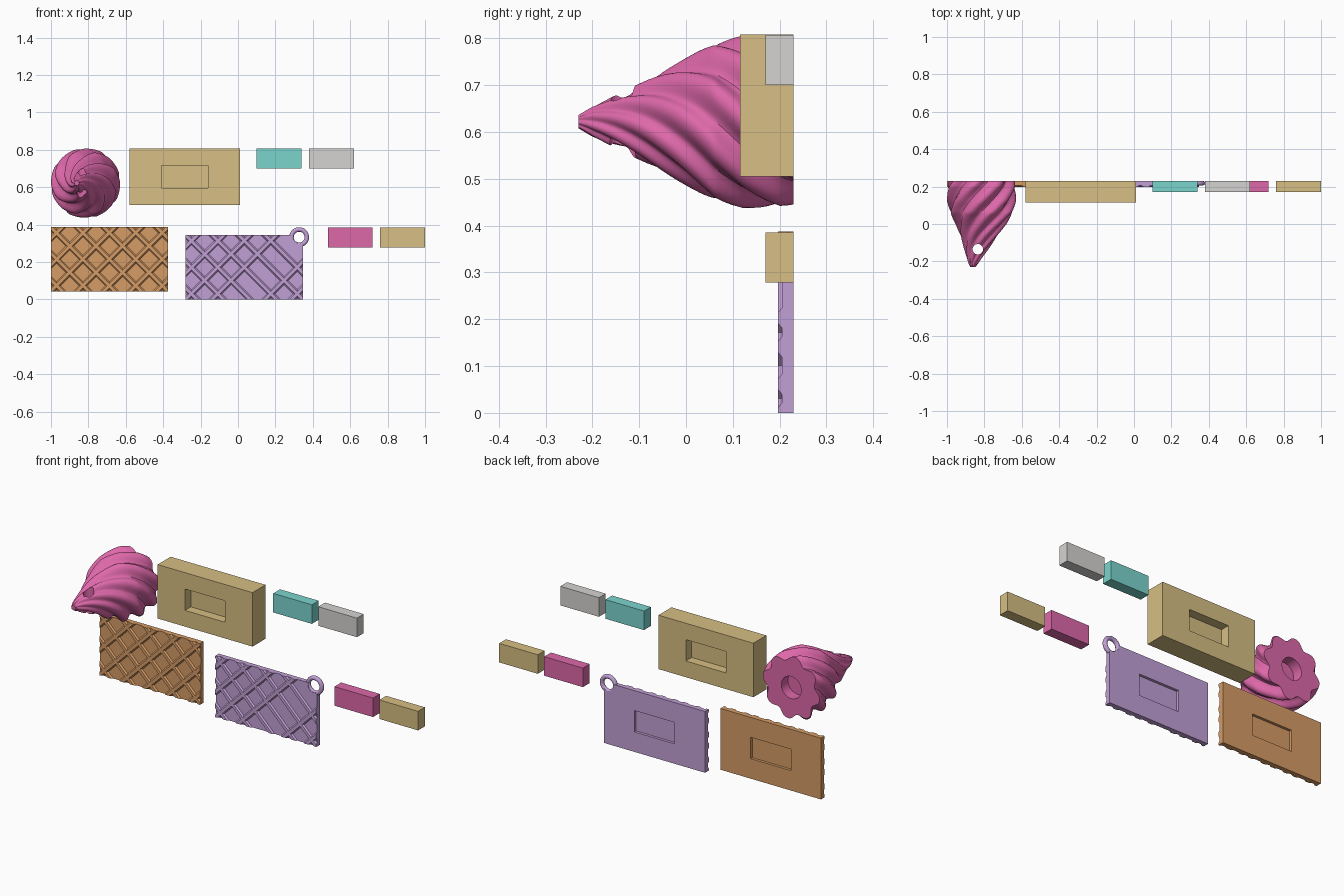
import bpy, bmesh
from math import pi, sin, cos, radians
from mathutils import Matrix, Vector

cube = bpy.data.objects.get("Cube")
if cube:
    bpy.data.objects.remove(cube, do_unlink=True)

BACK = 0.23            # common back plane of every part
POCKET = (0.25, 0.12)  # mounting pocket width and height


def material(name, *rgb):
    linear = [((c / 255 + 0.055) / 1.055) ** 2.4 for c in rgb] + [1]
    m = bpy.data.materials.new(name)
    m.use_nodes = True
    m.diffuse_color = linear
    m.node_tree.nodes["Principled BSDF"].inputs["Base Color"].default_value = linear
    return m


pink = material("pink", 222, 104, 170)
gold = material("gold", 215, 191, 131)
teal = material("teal", 123, 213, 206)
grey = material("light grey", 213, 212, 210)
purple = material("purple", 194, 160, 214)
brown = material("caramel", 214, 156, 102)


def finish(name, bm, mat):
    bmesh.ops.recalc_face_normals(bm, faces=bm.faces)
    mesh = bpy.data.meshes.new(name)
    bm.to_mesh(mesh)
    bm.free()
    ob = bpy.data.objects.new(name, mesh)
    bpy.context.collection.objects.link(ob)
    if mat:
        mesh.materials.append(mat)
    return ob


def activate(ob):
    bpy.ops.object.select_all(action='DESELECT')
    ob.select_set(True)
    bpy.context.view_layer.objects.active = ob


def box(name, mat, x0, x1, y0, y1, z0, z1):
    bm = bmesh.new()
    centre = Vector((x0 + x1, y0 + y1, z0 + z1)) / 2
    size = (x1 - x0, y1 - y0, z1 - z0, 1)
    bmesh.ops.create_cube(bm, size=1, matrix=Matrix.Translation(centre) @ Matrix.Diagonal(size))
    return finish(name, bm, mat)


def cylinder(name, centre, radius, depth, axis):
    bm = bmesh.new()
    turn = Matrix.Rotation(pi / 2, 4, 'X') if axis == 'Y' else Matrix.Identity(4)
    bmesh.ops.create_cone(bm, cap_ends=True, segments=32, radius1=radius, radius2=radius,
                          depth=depth, matrix=Matrix.Translation(centre) @ turn)
    return finish(name, bm, None)


def cut(ob, cutter):
    mod = ob.modifiers.new("cut", 'BOOLEAN')
    mod.operation = 'DIFFERENCE'
    mod.solver = 'EXACT'
    mod.object = cutter
    activate(ob)
    bpy.ops.object.modifier_apply(modifier=mod.name)
    bpy.data.objects.remove(cutter, do_unlink=True)


def cut_pocket(ob, cx, cz, y0, y1):
    w, h = POCKET
    cut(ob, box("pocket_cutter", None, cx - w / 2, cx + w / 2, y0, y1, cz - h / 2, cz + h / 2))


def smooth(ob, angle=35):
    activate(ob)
    bpy.ops.object.shade_smooth_by_angle(angle=radians(angle))


def lattice(name, mat, x0, x1, z0, z1, pitch=0.1, width=0.034):
    """Crossed diagonal ridges, trimmed to the plate's outline."""
    out = bmesh.new()
    cx, cz = (x0 + x1) / 2, (z0 + z1) / 2
    planes = [((x0, 0, 0), (-1, 0, 0)), ((x1, 0, 0), (1, 0, 0)),
              ((0, 0, z0), (0, 0, -1)), ((0, 0, z1), (0, 0, 1))]
    for side in (-1, 1):
        for k in range(-4, 5):
            bm = bmesh.new()
            bmesh.ops.create_cube(bm, size=1)
            for v in bm.verts:
                taper = 0.5 if v.co.y < 0 else 1
                v.co = (v.co.x * 2, 0.202 + v.co.y * 0.01, v.co.z * width * taper + k * pitch)
            place = Matrix.Translation((cx, 0, cz)) @ Matrix.Rotation(side * pi / 4, 4, 'Y')
            bm.transform(place)
            for co, no in planes:
                bmesh.ops.bisect_plane(bm, geom=bm.verts[:] + bm.edges[:] + bm.faces[:],
                                       plane_co=co, plane_no=no, clear_outer=True)
                bmesh.ops.holes_fill(bm, edges=[e for e in bm.edges if e.is_boundary])
            piece = bpy.data.meshes.new("ridge")
            bm.to_mesh(piece)
            bm.free()
            out.from_mesh(piece)
            bpy.data.meshes.remove(piece)
    return finish(name, out, mat)


# Twisted whipped swirl: fluted rings of growing radius, tip leaning to the side
# (y, radius, centre x)
PROFILE = [(-0.23, 0.014, -0.862), (-0.2, 0.033, -0.857), (-0.1, 0.082, -0.836),
           (0, 0.136, -0.818), (0.06, 0.172, -0.816), (0.12, 0.184, -0.815),
           (0.2, 0.187, -0.815), (BACK, 0.178, -0.815)]
LOBES, SEGS, STEPS, TWIST = 8, 96, 6, 6.2
bm = bmesh.new()
rings = []
for i, (a, b) in enumerate(zip(PROFILE, PROFILE[1:])):
    last = i == len(PROFILE) - 2
    for s in range(STEPS + last):
        y, r, cx = (p + (q - p) * s / STEPS for p, q in zip(a, b))
        ring = []
        for n in range(SEGS):
            ang = 2 * pi * n / SEGS
            groove = (0.5 - 0.5 * cos(LOBES * ang)) ** 1.3
            rr = r * (1 - 0.17 * groove)
            t = ang - TWIST * y
            ring.append(bm.verts.new((cx + rr * cos(t), y, 0.622 + rr * sin(t))))
        rings.append(ring)
for lo, hi in zip(rings, rings[1:]):
    for n in range(SEGS):
        m = (n + 1) % SEGS
        bm.faces.new((lo[n], lo[m], hi[m], hi[n]))
bm.faces.new(rings[0])
bm.faces.new(rings[-1])
swirl = finish("cream_swirl", bm, pink)
cut(swirl, cylinder("tip_hole_cutter", (-0.835, -0.135, 0.62), 0.028, 0.4, 'Z'))
cut(swirl, cylinder("base_hole_cutter", (-0.815, BACK, 0.622), 0.062, 0.12, 'Y'))
smooth(swirl)

# Thick block with a pocket on both faces
block = box("pocket_block", gold, -0.58, 0.01, 0.115, BACK, 0.505, 0.808)
cut_pocket(block, -0.285, 0.656, 0.05, 0.167)
cut_pocket(block, -0.285, 0.656, 0.178, 0.3)

# Small insert bars
for name, mat, x, z in (("teal_bar", teal, 0.1, 0.7), ("grey_bar", grey, 0.38, 0.7),
                        ("pink_bar", pink, 0.48, 0.278), ("gold_bar", gold, 0.76, 0.278)):
    box(name, mat, x, x + 0.24, 0.17, BACK, z, z + 0.107)

# Waffle plates with a shallow pocket in the back
for name, mat, x0, x1, z0, z1 in (("caramel_waffle", brown, -1, -0.375, 0.043, 0.387),
                                  ("purple_waffle", purple, -0.28, 0.348, 0, 0.344)):
    plate = box(name + "_plate", mat, x0, x1, 0.205, BACK, z0, z1)
    cut_pocket(plate, (x0 + x1) / 2, (z0 + z1) / 2, 0.215, 0.3)
    ridges = lattice(name + "_ridges", mat, x0, x1, z0, z1)

# Hanging ring on the purple plate's corner, with its opening cleared
RING = Vector((0.327, 0.218, 0.333))
for ob in (plate, ridges):
    cut(ob, cylinder("ring_hole_cutter", RING, 0.036, 0.2, 'Y'))
bpy.ops.mesh.primitive_torus_add(location=RING, rotation=(pi / 2, 0, 0), major_radius=0.041,
                                 minor_radius=0.012, major_segments=40, minor_segments=14)
ring = bpy.context.object
ring.name = "hanging_ring"
ring.data.materials.append(purple)
smooth(ring, 60)
